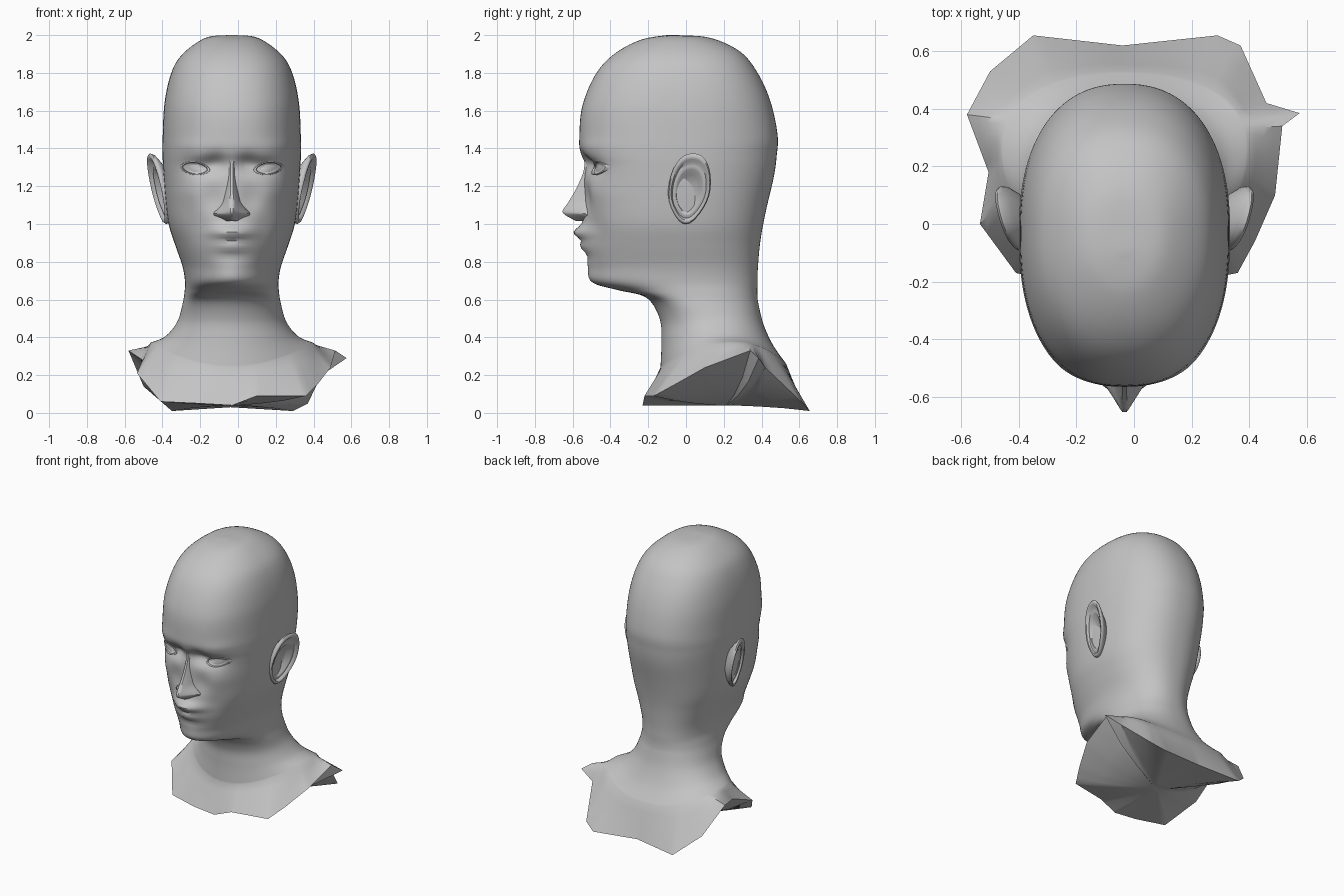
import bpy, bmesh, math
from mathutils import Vector
from mathutils.bvhtree import BVHTree

if "Cube" in bpy.data.objects:
    bpy.data.objects.remove(bpy.data.objects["Cube"], do_unlink=True)

clay = bpy.data.materials.new("clay grey")
clay.use_nodes = True
clay.diffuse_color = (0.55, 0.55, 0.55, 1)
clay.node_tree.nodes["Principled BSDF"].inputs["Base Color"].default_value = clay.diffuse_color

MID = -0.033      # the head's own centre line
AROUND = 112
STEPS = 7


def finish(name, bm, angle=50):
    bmesh.ops.recalc_face_normals(bm, faces=bm.faces)
    mesh = bpy.data.meshes.new(name)
    bm.to_mesh(mesh)
    bm.free()
    mesh.materials.append(clay)
    obj = bpy.data.objects.new(name, mesh)
    bpy.context.collection.objects.link(obj)
    bpy.ops.object.select_all(action='DESELECT')
    obj.select_set(True)
    bpy.context.view_layer.objects.active = obj
    bpy.ops.object.shade_smooth_by_angle(angle=math.radians(angle))
    return obj


def loft(bm, rings):
    """Bridge closed rings of points with quads and cap both ends."""
    rows = [[bm.verts.new(p) for p in ring] for ring in rings]
    for a, b in zip(rows, rows[1:]):
        n = len(a)
        for i in range(n):
            j = (i + 1) % n
            bm.faces.new((a[i], a[j], b[j], b[i]))
    bm.faces.new(rows[0])
    bm.faces.new(rows[-1])


def spline(rows, t):
    """Catmull-Rom interpolation between the rows of a table."""
    i = min(int(t), len(rows) - 2)
    f = t - i
    a, b, c, d = (rows[max(0, min(len(rows) - 1, i + k))] for k in (-1, 0, 1, 2))
    return [q + 0.5 * f * (r - p + f * (2*p - 5*q + 4*r - s + f * (3*(q - r) + s - p)))
            for p, q, r, s in zip(a, b, c, d)]


def fade(t, start, end):
    return min(1, max(0, (t - start) / (end - start)))


# Front profile (y, z), side profile (half width, y, z), back profile (y, z)
front = [(-.1, 2), (-.24, 1.975), (-.38, 1.9), (-.48, 1.79), (-.55, 1.62), (-.565, 1.45),
         (-.56, 1.38), (-.54, 1.3), (-.54, 1.15), (-.545, 1.02), (-.545, .91), (-.515, .77),
         (-.49, .69), (-.36, .65), (-.21, .61), (-.14, .5), (-.13, .38), (-.135, .24)]
side = [(.02, -.08, 2), (.14, -.05, 1.985), (.26, -.04, 1.9), (.32, -.03, 1.8), (.356, -.03, 1.64),
        (.366, -.03, 1.45), (.366, -.03, 1.36), (.362, -.03, 1.28), (.352, -.03, 1.14),
        (.334, -.03, 1), (.3, -.02, .89), (.262, 0, .78), (.248, .02, .7), (.25, .05, .64),
        (.262, .08, .57), (.29, .14, .48), (.352, .2, .405), (.43, .26, .372)]
back = [(-.05, 2), (.13, 1.985), (.29, 1.91), (.385, 1.79), (.45, 1.64), (.485, 1.47),
        (.48, 1.36), (.465, 1.25), (.43, 1.1), (.405, .98), (.39, .88), (.38, .76),
        (.378, .68), (.378, .62), (.385, .57), (.41, .47), (.46, .36), (.53, .26)]

# Cut edge of the shoulders
rim = [(-.03, -.23, .04), (.1, -.22, .09), (.36, -.17, .09), (.42, -.06, .15), (.49, .1, .24),
       (.515, .34, .33), (.575, .385, .29), (.46, .42, .24), (.37, .62, .05), (.29, .655, .01),
       (-.04, .62, .03), (-.35, .655, .01), (-.5, .53, .14), (-.58, .38, .33), (-.505, .18, .28),
       (-.535, 0, .21), (-.41, -.17, .06), (-.2, -.22, .05)]

# Face relief: x offset, z, x radius, z radius, push along y
relief = [(.17, 1.3, .08, .045, .035), (.08, 1.32, .06, .05, .04), (.24, 1.41, .08, .04, -.008),
          (.23, 1.17, .08, .07, -.015), (.17, .98, .06, .09, .014), (.1, 1.13, .06, .08, .018),
          (0, .955, .1, .035, -.048), (0, .88, .085, .025, -.02), (0, .918, .11, .008, .008),
          (0, .83, .1, .025, .008), (0, .73, .08, .05, -.008)]


def head_ring(t):
    (yf, zf), (w, ys, zs), (yb, zb) = spline(front, t), spline(side, t), spline(back, t)
    front_power = 2.2 + 0.2 * fade(t, 1, 4) - 0.4 * fade(t, 7, 11)
    ring = []
    for i in range(AROUND):
        a = math.tau * i / AROUND
        c, s = math.cos(a), math.sin(a)
        e = 2 / (front_power if c > 0 else 2.3)
        ye, ze = (yf, zf) if c > 0 else (yb, zb)
        x = math.copysign(w * abs(s) ** e, s)
        y = ys + (ye - ys) * abs(c) ** e
        z = zs + (ze - zs) * c * c
        if c > 0 and t < 13:
            for bx, bz, rx, rz, push in relief:
                y += push * c * math.exp(-((abs(x) - bx) / rx) ** 2 - ((z - bz) / rz) ** 2)
        ring.append(Vector((x + MID, y, z)))
    return ring


def rim_point(a):
    """Point of the cut edge seen at angle a from the middle, 0 at the front."""
    hub = Vector((MID, .2, 0))
    d = Vector((math.sin(a), -math.cos(a), 0))
    pts = [Vector(p) for p in rim]
    for p, q in zip(pts, pts[1:] + pts[:1]):
        u, v = d.cross(p - hub).z, d.cross(q - hub).z
        if u <= 0 <= v and u != v and d.dot(p + q - 2 * hub) > 0:
            return p.lerp(q, u / (u - v))
    return pts[0]


# Head, neck and shoulders in one skin
rings = [head_ring(k / STEPS) for k in range(STEPS * (len(front) - 1) + 1)]
edge = [rim_point(math.tau * i / AROUND) for i in range(AROUND)]
for corner in map(Vector, rim):
    nearest = min(range(AROUND), key=lambda i: (edge[i] - corner).length)
    edge[nearest] = corner
neck = rings[-1]
for f in (.25, .5, .75, 1):
    rings.append([p.lerp(q, f) for p, q in zip(neck, edge)])
hub = Vector((MID, .2, .04))
for f, rise in ((.3, .5), (.6, .2), (.9, 0)):
    inner = [p.lerp(hub, f) for p in edge]
    for p, q in zip(inner, edge):
        p.z = hub.z + (q.z - hub.z) * rise
    rings.append(inner)
bm = bmesh.new()
loft(bm, rings)
surface = BVHTree.FromBMesh(bm)
finish("head_and_shoulders", bm, 40)


def face_y(x, z):
    return surface.ray_cast(Vector((x, -2, z)), Vector((0, 1, 0)))[0].y


# Nose: half sections from the bridge down to the base, mirrored
# z, ridge y, ridge half width, foot y, foot half width
nose_rows = [(1.38, -.54, .02, -.5, .045), (1.29, -.54, .014, -.46, .045),
             (1.2, -.575, .014, -.47, .055), (1.12, -.62, .017, -.47, .07),
             (1.07, -.653, .015, -.47, .09), (1.045, -.635, .015, -.47, .094),
             (1.015, -.58, .014, -.47, .062)]
bm = bmesh.new()
sections = []
for k in range(4 * (len(nose_rows) - 1) + 1):
    z, yr, wr, yf, wf = spline(nose_rows, k / 4)
    wing = max(0, 1 - abs(z - 1.055) / .06)
    half = [(wr * .5, yr), (wr, yr + .01),
            ((wr + wf) / 2 + .01 * wing, (yr + yf) / 2 + .01 - .015 * wing),
            (wf, yf + .01 - .075 * wing), (wf, yf + .06)]
    outline = half + [(-x, y) for x, y in reversed(half)]
    sections.append([(x + MID, y, z) for x, y in outline])
loft(bm, sections)
finish("nose", bm, 45)


# Eyes: almond ball with a lid rim, one on each side
def almond(a, w, h):
    return w * math.cos(a), h * math.sin(a) * (1 - .25 * math.cos(a) ** 2)


for label, s in (("left", 1), ("right", -1)):
    cx, cz = MID + s * .195, 1.295
    levels = [(1.25, .022), (1.15, -.008), (1.0, -.01), (.9, .006), (.5, -.002), (.12, -.005)]
    rings = []
    for scale, lift in levels:
        ring = []
        for i in range(24):
            dx, dz = almond(math.tau * i / 24, .068 * scale, .031 * scale)
            x, z = cx + s * dx, cz + dz + .1 * dx
            ring.append((x, face_y(x, z) + lift, z))
        rings.append(ring)
    bm = bmesh.new()
    loft(bm, rings)
    finish(label + "_eye", bm, 40)

    # Ear: rolled rim, groove, inner fold and hollow
    shell = [(.55, -.075), (.84, -.034), (.97, -.014), (1, .002), (.95, .012), (.86, .01),
             (.79, -.008), (.7, -.004), (.62, -.006), (.5, -.032), (.2, -.04)]
    rings = []
    for scale, lift in shell:
        ring = []
        for i in range(32):
            a = math.tau * i / 32
            c, h = math.cos(a), math.sin(a)
            narrow = .112 if h > 0 else .112 - .04 * h * h
            dy = scale * math.copysign(abs(c) ** .85, c) * narrow
            dz = scale * h * .187 - .04 * (1 - scale)
            dy += .1 * dz
            x = .388 + lift + .2 * dz + .25 * dy
            ring.append((MID + s * x, .018 + dy, 1.187 + dz))
        rings.append(ring)
    bm = bmesh.new()
    loft(bm, rings)
    finish(label + "_ear", bm, 60)
